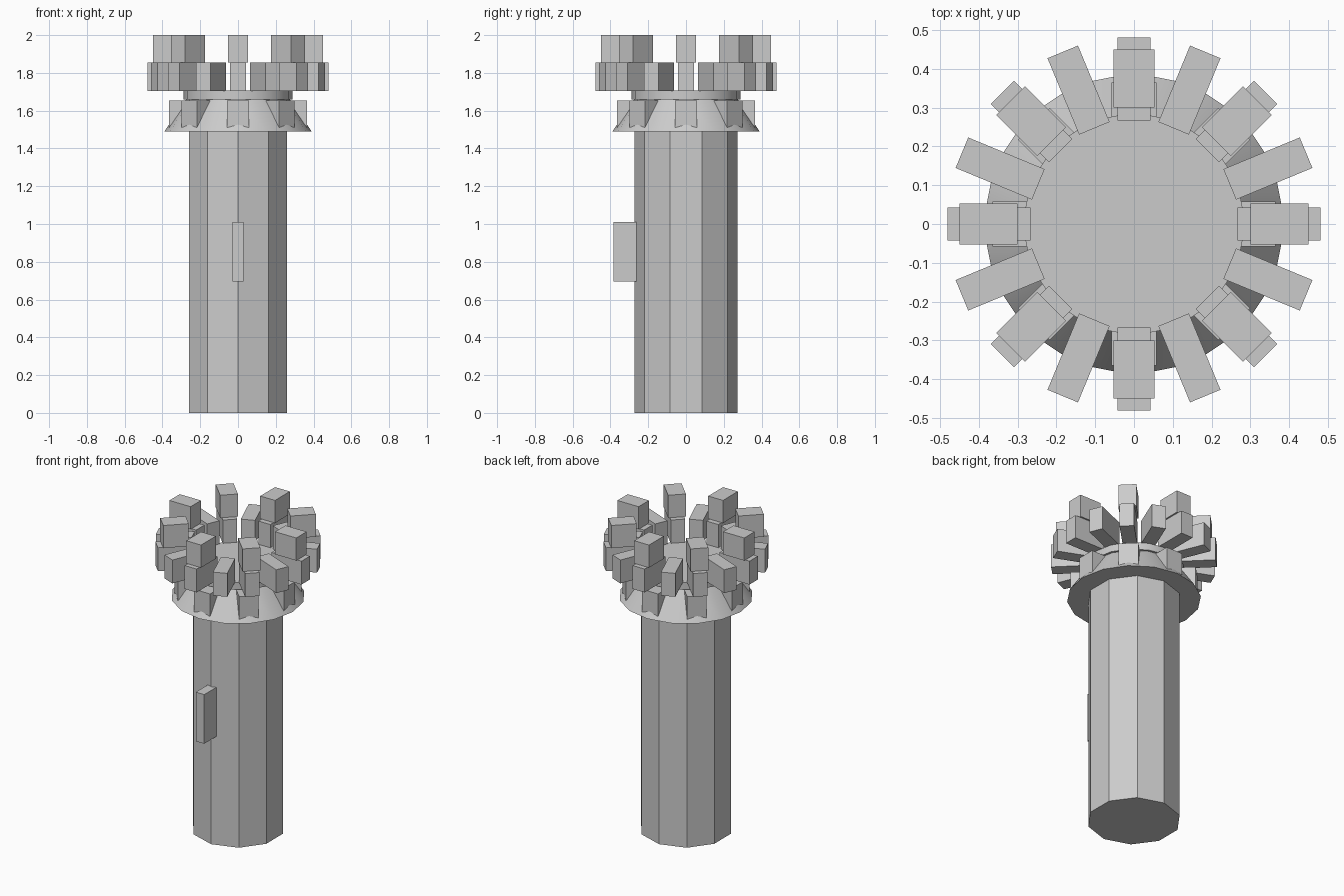
import bpy, math
from mathutils import Matrix

cube = bpy.data.objects.get("Cube")
if cube:
    bpy.data.objects.remove(cube, do_unlink=True)

GREY = (0.6, 0.6, 0.6, 1.0)
stone = bpy.data.materials.new("stone grey")
stone.use_nodes = True
stone.diffuse_color = GREY
stone.node_tree.nodes["Principled BSDF"].inputs["Base Color"].default_value = GREY


def drum(name, sides, r_bottom, r_top, z0, z1):
    """Prism or cone section with a corner facing the front."""
    bpy.ops.mesh.primitive_cone_add(vertices=sides, radius1=r_bottom, radius2=r_top,
                                    depth=z1 - z0, location=(0, 0, (z0 + z1) / 2))
    ob = bpy.context.object
    ob.name = name
    ob.data.materials.append(stone)
    bpy.ops.object.shade_smooth_by_angle(angle=math.radians(30))
    return ob


def block(name, r0, r1, width, z0, z1, angle):
    """Box reaching outward from r0 to r1 at the given angle around z."""
    bpy.ops.mesh.primitive_cube_add(size=1)
    ob = bpy.context.object
    ob.name = name
    ob.data.transform(Matrix.Rotation(angle, 4, 'Z')
                      @ Matrix.Translation(((r0 + r1) / 2, 0, (z0 + z1) / 2))
                      @ Matrix.Diagonal((r1 - r0, width, z1 - z0, 1)))
    ob.data.materials.append(stone)
    return ob


def ring(name, count, *dims):
    for i in range(count):
        block(f"{name}_{i + 1}", *dims, 2 * math.pi * i / count)


# Tower shaft, flared collar and top deck
drum("tower_shaft", 10, 0.273, 0.273, 0.0, 1.50)
drum("flared_collar", 16, 0.39, 0.27, 1.49, 1.665)
drum("top_deck", 16, 0.288, 0.288, 1.66, 1.706)

# Rings of blocks: collar brackets, lower teeth, upper teeth
ring("collar_bracket", 8, 0.24, 0.365, 0.115, 1.50, 1.655)
ring("lower_tooth", 16, 0.267, 0.48, 0.085, 1.705, 1.855)
ring("upper_tooth", 8, 0.30, 0.45, 0.105, 1.855, 2.0)

# Upright fin on the front of the shaft
block("front_fin", 0.24, 0.385, 0.06, 0.695, 1.01, -math.pi / 2)
